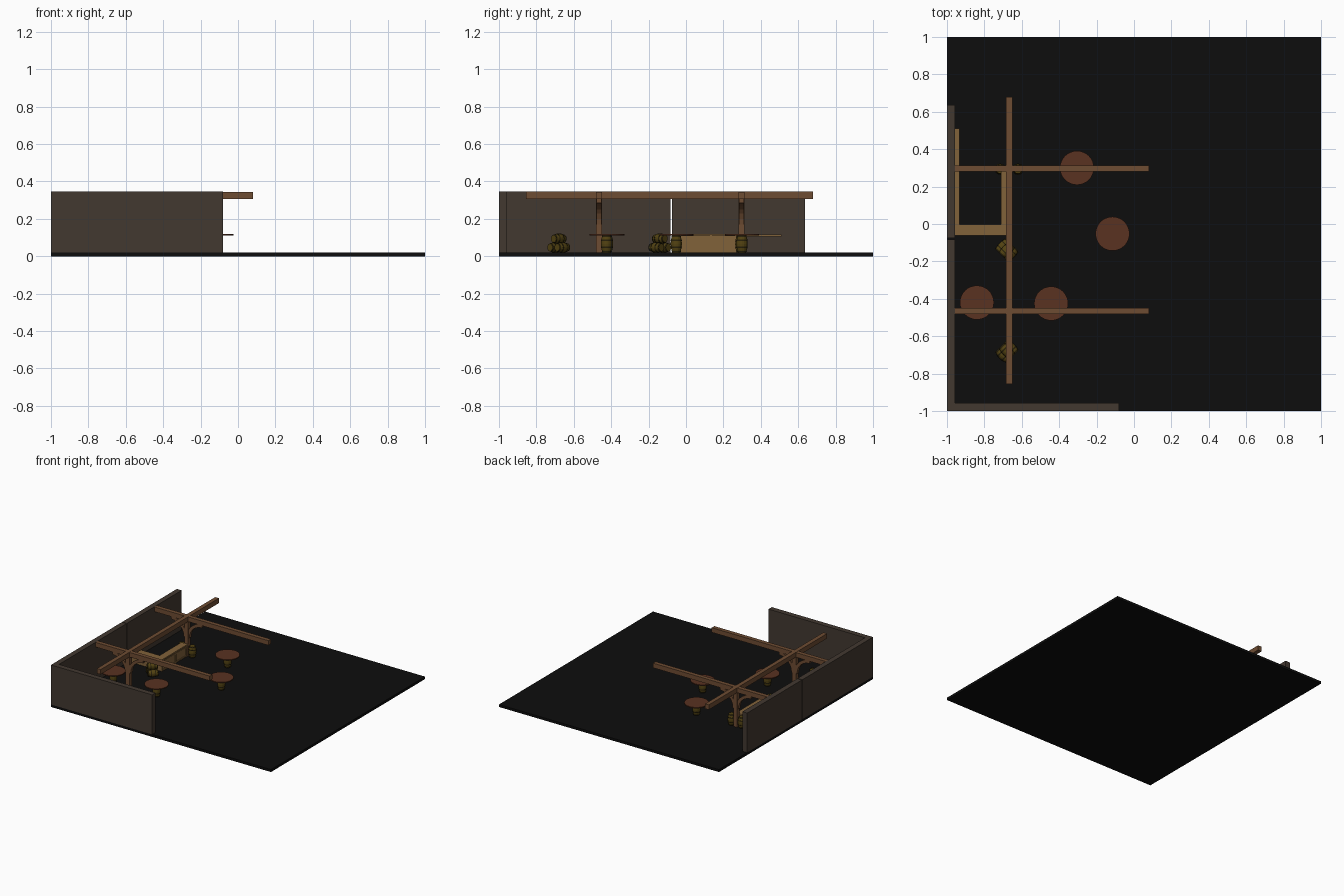
import bpy, math
from mathutils import Matrix, Vector

if "Cube" in bpy.data.objects:
    bpy.data.objects.remove(bpy.data.objects["Cube"])


def mat(name, r, g, b):
    m = bpy.data.materials.new(name)
    m.diffuse_color = (r, g, b, 1)
    m.use_nodes = True
    m.node_tree.nodes["Principled BSDF"].inputs["Base Color"].default_value = m.diffuse_color
    return m


FLOOR = mat("dark_floor", .004, .004, .004)
WALL = mat("wall_brown", .055, .04, .03)
BEAM = mat("beam_wood", .155, .072, .032)
TABLE = mat("table_wood", .10, .032, .015)
BARREL = mat("barrel_wood", .085, .055, .006)
HOOP = mat("hoop_dark", .02, .014, .003)
COUNTER = mat("counter_wood", .22, .122, .042)


def mesh(name, verts, faces, material):
    me = bpy.data.meshes.new(name)
    me.from_pydata(verts, [], faces)
    me.materials.append(material)
    ob = bpy.data.objects.new(name, me)
    bpy.context.collection.objects.link(ob)
    return ob


def box(name, x0, x1, y0, y1, z0, z1, material):
    v = [(x, y, z) for z in (z0, z1) for x, y in ((x0, y0), (x1, y0), (x1, y1), (x0, y1))]
    f = [(3, 2, 1, 0), (4, 5, 6, 7)] + [(i, (i + 1) % 4, (i + 1) % 4 + 4, i + 4) for i in range(4)]
    return mesh(name, v, f, material)


def lathe(name, profile, material, matrix, n=16):
    # revolve (radius, z) rows about z, with flat end caps
    v = [(r * math.cos(2 * math.pi * i / n), r * math.sin(2 * math.pi * i / n), z)
         for r, z in profile for i in range(n)]
    f = [(k * n + i, k * n + (i + 1) % n, (k + 1) * n + (i + 1) % n, (k + 1) * n + i)
         for k in range(len(profile) - 1) for i in range(n)]
    f += [tuple(reversed(range(n))), tuple(range((len(profile) - 1) * n, len(profile) * n))]
    ob = mesh(name, v, f, material)
    ob.matrix_world = matrix
    return ob


def barrel(name, matrix, r=.03, h=.09):
    def rad(t):
        return r * (1 - .28 * (2 * t - 1) ** 2)
    lathe(name, [(rad(t), t * h) for t in (0, .15, .3, .5, .7, .85, 1)], BARREL, matrix)
    for t in (.06, .3, .7, .94):
        lathe(name + "_hoop", [(rad(t - .04) + .001, (t - .04) * h), (rad(t + .04) + .001, (t + .04) * h)],
              HOOP, matrix)


# Floor and walls, with the narrow joint in the left wall
box("floor", -1, 1, -1, 1, 0, .02, FLOOR)
box("left_wall_front", -1, -.957, -1, -.082, .02, .345, WALL)
box("left_wall_back", -1, -.957, -.075, .635, .02, .345, WALL)
box("front_wall", -.957, -.08, -1, -.957, .02, .345, WALL)

# Ceiling beams, posts and curved braces
box("long_beam", -.684, -.65, -.855, .68, .305, .345, BEAM)
for y in (-.465, .297):
    box("cross_beam", -.957, .08, y - .017, y + .017, .306, .344, BEAM)
    box("post", -.684, -.65, y - .017, y + .017, .02, .306, BEAM)
    for s in (-1, 1):
        v, n = [], 6
        for i in range(n + 1):
            a = i / n * math.pi / 2
            for r in (.115, .14):
                for dy in (-.013, .013):
                    v.append((-.667 + s * (.14 - r * math.cos(a)), y + dy, .17 + r * math.sin(a)))
        f = []
        for i in range(n):
            k = 4 * i
            for a, b in ((0, 1), (1, 3), (3, 2), (2, 0)):
                f.append((k + a, k + b, k + 4 + b, k + 4 + a))
        f += [(0, 2, 3, 1), (4 * n + 1, 4 * n + 3, 4 * n + 2, 4 * n)]
        mesh("brace", v, f, BEAM)

# Round tables standing on barrels
for x, y in ((-.305, .3), (-.115, -.052), (-.84, -.42), (-.443, -.425)):
    barrel("table_barrel", Matrix.Translation((x, y, .02)), h=.093)
    lathe("table_top", [(.091, .112), (.091, .12)], TABLE, Matrix.Translation((x, y, 0)), 32)

# Barrels either side of the back post
for x in (-.715, -.62):
    barrel("standing_barrel", Matrix.Translation((x, .293, .02)))

# Stacks of three lying barrels
for x, y, ang in ((-.68, -.68, -45), (-.68, -.14, 45)):
    d = Vector((math.cos(math.radians(ang)), math.sin(math.radians(ang)), 0))
    side = Vector((-d.y, d.x, 0))
    rot = d.to_track_quat('Z', 'Y').to_matrix().to_4x4()
    for off, z in ((-.027, .047), (.027, .047), (0, .094)):
        p = Vector((x, y, z)) + side * off - d * .04
        barrel("stacked_barrel", Matrix.Translation(p) @ rot, r=.027, h=.08)

# L-shaped bar counter with panelled front
box("counter_base_long", -.702, -.662, -.05, .275, .02, .108, COUNTER)
box("counter_base_short", -.957, -.702, -.05, -.012, .02, .108, COUNTER)
box("counter_top_long", -.71, -.652, -.062, .28, .108, .12, COUNTER)
box("counter_top_short", -.957, -.71, -.062, -.003, .108, .12, COUNTER)
for y in (-.048, .133, .268):
    box("counter_pilaster", -.662, -.655, y - .006, y + .006, .02, .108, COUNTER)
for z in (.02, .09):
    box("counter_rail", -.662, -.657, -.05, .275, z, z + .01, COUNTER)

# Shelf along the left wall
box("wall_shelf", -.957, -.932, -.003, .51, .105, .117, COUNTER)
